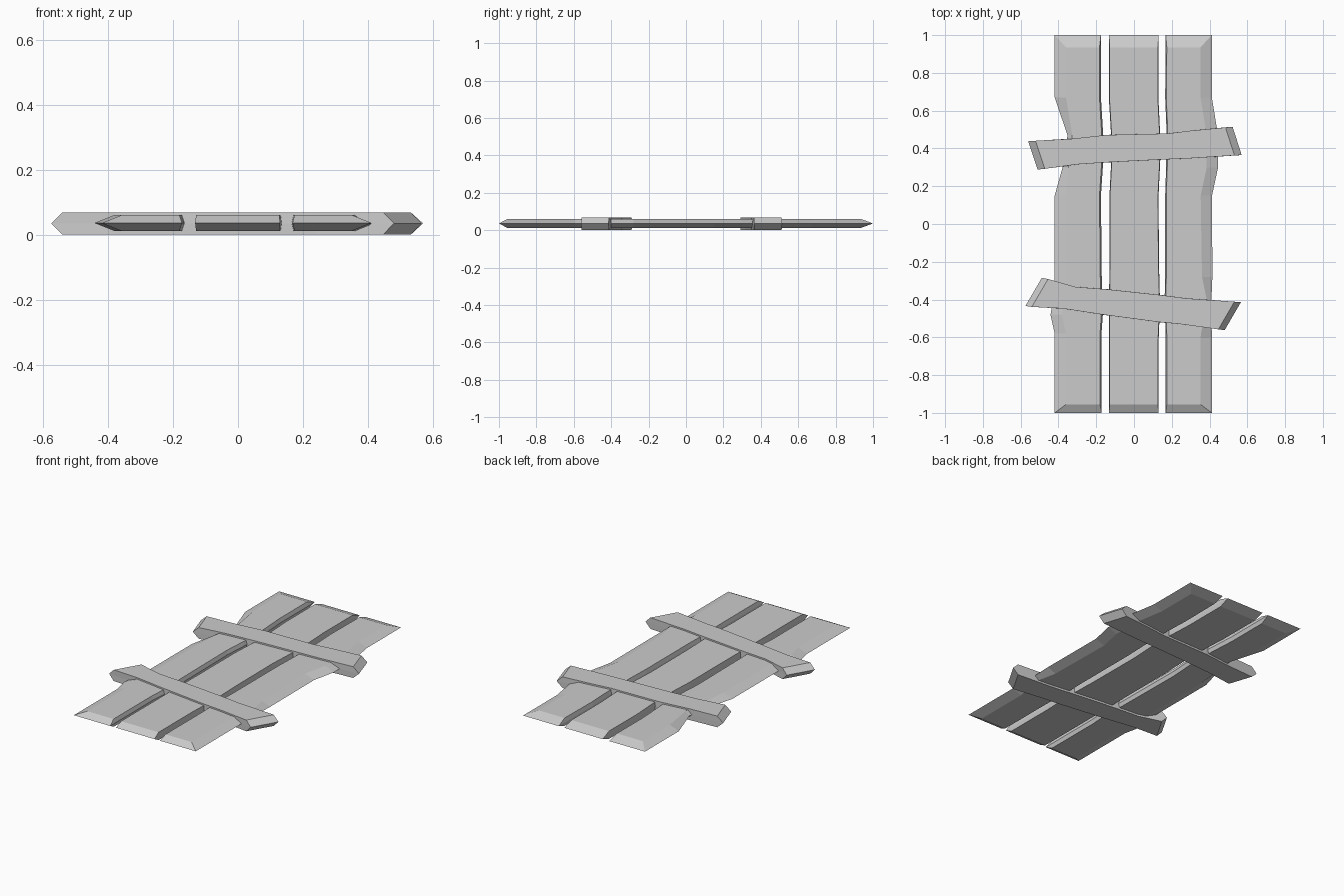
import bpy, bmesh
from mathutils import Vector


def board(name, stations, z, ends):
    """Loft a six-sided section along a board, with a ridge round its rim.
    stations: (edge A xy, edge B xy, bevel A, bevel B); z: bottom, ridge, top;
    ends: bevel length at the first and last station."""
    bm = bmesh.new()
    mids = [(Vector(s[0]) + Vector(s[1])) / 2 for s in stations]
    rings = []
    last = len(stations) - 1
    for i, (a, b, bev_a, bev_b) in enumerate(stations):
        a, b = Vector(a), Vector(b)
        across = (b - a).normalized()
        shift = Vector((0, 0))
        if i == 0:
            shift = (mids[1] - mids[0]).normalized() * ends[0]
        elif i == last:
            shift = (mids[-2] - mids[-1]).normalized() * ends[1]
        ia, ib = a + across * bev_a + shift, b - across * bev_b + shift
        section = [(a, z[1]), (ia, z[2]), (ib, z[2]), (b, z[1]), (ib, z[0]), (ia, z[0])]
        rings.append([bm.verts.new((p.x, p.y, h)) for p, h in section])
    for r, s in zip(rings, rings[1:]):
        for k in range(6):
            n = (k + 1) % 6
            bm.faces.new((r[k], r[n], s[n], s[k]))
    for r in (rings[0], rings[-1]):
        bm.faces.new((r[0], r[1], r[2], r[3]))
        bm.faces.new((r[0], r[3], r[4], r[5]))
    bmesh.ops.recalc_face_normals(bm, faces=bm.faces)
    mesh = bpy.data.meshes.new(name)
    bm.to_mesh(mesh)
    bm.free()
    obj = bpy.data.objects.new(name, mesh)
    bpy.context.collection.objects.link(obj)


def plank(name, rows):
    """Lengthwise plank; rows are (y, left x, right x, left bevel, right bevel)."""
    board(name, [((l, y), (r, y), bl, br) for y, l, r, bl, br in rows],
          (0.012, 0.036, 0.06), (0.045, 0.065))


def crossbar(name, upper, lower, tip):
    """Batten across the planks, from its upper and lower outlines."""
    board(name, [(u, l, 0.001, 0.001) for u, l in zip(upper, lower)],
          (0.0, 0.035, 0.069), (tip, tip))


# Three lengthwise planks with worn edges
plank("left_plank", [
    (-1.0, -0.42, -0.172, 0.06, 0.008), (-0.58, -0.42, -0.172, 0.06, 0.008),
    (-0.48, -0.442, -0.165, 0.06, 0.008), (-0.35, -0.42, -0.17, 0.06, 0.008),
    (0.15, -0.42, -0.175, 0.06, 0.008), (0.30, -0.378, -0.165, 0.03, 0.008),
    (0.47, -0.352, -0.163, 0.025, 0.008), (0.67, -0.42, -0.175, 0.06, 0.008),
    (1.0, -0.42, -0.175, 0.06, 0.008)])
plank("middle_plank", [
    (-1.0, -0.132, 0.13, 0.003, 0.003), (-0.62, -0.132, 0.13, 0.003, 0.003),
    (-0.43, -0.132, 0.138, 0.003, 0.003), (-0.2, -0.13, 0.132, 0.003, 0.003),
    (0.15, -0.13, 0.13, 0.003, 0.003), (0.4, -0.117, 0.142, 0.003, 0.003),
    (0.65, -0.132, 0.13, 0.003, 0.003), (1.0, -0.132, 0.13, 0.003, 0.003)])
plank("right_plank", [
    (-1.0, 0.168, 0.412, 0.006, 0.06), (-0.6, 0.168, 0.412, 0.006, 0.06),
    (-0.4, 0.162, 0.41, 0.006, 0.025), (-0.28, 0.165, 0.415, 0.006, 0.055),
    (0.15, 0.165, 0.413, 0.006, 0.06), (0.30, 0.17, 0.445, 0.006, 0.06),
    (0.50, 0.172, 0.44, 0.006, 0.06), (0.67, 0.165, 0.412, 0.006, 0.06),
    (1.0, 0.168, 0.412, 0.006, 0.06)])

# Two crooked battens holding the planks together
crossbar("rear_crossbar",
         [(-0.56, 0.438), (-0.33, 0.452), (-0.15, 0.472), (0.18, 0.48), (0.30, 0.495), (0.522, 0.515)],
         [(-0.51, 0.288), (-0.30, 0.315), (-0.12, 0.327), (0.14, 0.34), (0.30, 0.347), (0.57, 0.365)],
         0.038)
crossbar("front_crossbar",
         [(-0.488, -0.285), (-0.31, -0.332), (-0.14, -0.345), (0.14, -0.375), (0.28, -0.393), (0.566, -0.414)],
         [(-0.575, -0.434), (-0.38, -0.448), (-0.17, -0.48), (0.13, -0.52), (0.24, -0.53), (0.48, -0.562)],
         0.034)
